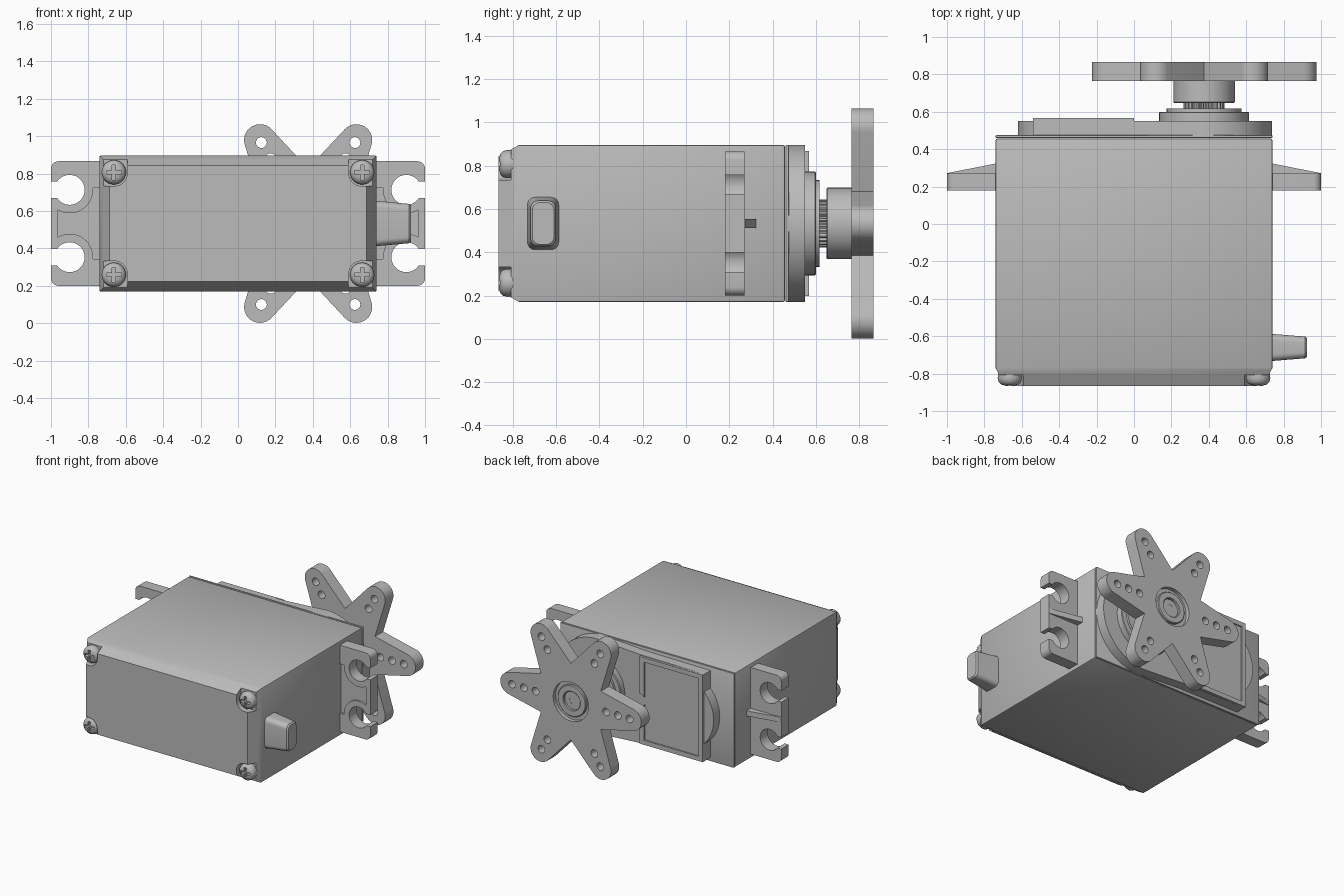
import bpy, bmesh
from math import sin, cos, pi, radians, tan
from mathutils import Vector

if "Cube" in bpy.data.objects:
    bpy.data.objects.remove(bpy.data.objects["Cube"])

grey = bpy.data.materials.new("mid_grey")
grey.use_nodes = True
grey.diffuse_color = (0.5, 0.5, 0.5, 1)
grey.node_tree.nodes["Principled BSDF"].inputs["Base Color"].default_value = (0.5, 0.5, 0.5, 1)

CZ = 0.533      # height of the case centre line
HX = 0.375      # output shaft x
FRONT, BACK = -0.865, 0.865


def finish(name, bm):
    bmesh.ops.recalc_face_normals(bm, faces=bm.faces)
    me = bpy.data.meshes.new(name)
    bm.to_mesh(me)
    bm.free()
    me.materials.append(grey)
    ob = bpy.data.objects.new(name, me)
    bpy.context.collection.objects.link(ob)
    return ob


def activate(ob):
    bpy.ops.object.select_all(action='DESELECT')
    ob.select_set(True)
    bpy.context.view_layer.objects.active = ob


def smooth(ob):
    activate(ob)
    bpy.ops.object.shade_smooth_by_angle(angle=radians(32))
    return ob


def add_prism(bm, pts, y0, y1):
    """Extrude an (x, z) outline, z measured from the centre line, along y."""
    face = bm.faces.new([bm.verts.new((x, y0, CZ + z)) for x, z in pts])
    ext = bmesh.ops.extrude_face_region(bm, geom=[face])
    verts = [g for g in ext["geom"] if isinstance(g, bmesh.types.BMVert)]
    bmesh.ops.translate(bm, verts=verts, vec=(0, y1 - y0, 0))


def prism(name, pts, y0, y1, bevel=0):
    bm = bmesh.new()
    add_prism(bm, pts, y0, y1)
    if bevel:
        bmesh.ops.bevel(bm, geom=bm.edges[:], offset=bevel, segments=2,
                        affect='EDGES', profile=0.5)
    return finish(name, bm)


def rect(x0, x1, z0, z1):
    return [(x0, z0), (x1, z0), (x1, z1), (x0, z1)]


def arc(cx, cz, r, a0=0, a1=360, n=40):
    full = a1 - a0 == 360
    steps = n if full else n + 1
    return [(cx + r * cos(radians(a0 + (a1 - a0) * i / n)),
             cz + r * sin(radians(a0 + (a1 - a0) * i / n))) for i in range(steps)]


def rounded(x0, x1, z0, z1, r):
    corners = [(x1 - r, z1 - r), (x0 + r, z1 - r), (x0 + r, z0 + r), (x1 - r, z0 + r)]
    return [p for i, c in enumerate(corners) for p in arc(*c, r, 90 * i, 90 * i + 90, 6)]


def lathe(name, profile, cx, cz, steps=48):
    """Spin an (r, y) profile about a y axis."""
    bm = bmesh.new()
    vs = [bm.verts.new((cx + r, y, CZ + cz)) for r, y in profile]
    es = [bm.edges.new(p) for p in zip(vs, vs[1:])]
    bmesh.ops.spin(bm, geom=vs + es, cent=(cx, 0, CZ + cz), axis=(0, 1, 0),
                   angle=2 * pi, steps=steps, use_duplicate=False)
    bmesh.ops.remove_doubles(bm, verts=bm.verts, dist=1e-5)
    return finish(name, bm)


def cut(ob, *cutters):
    for c in cutters:
        mod = ob.modifiers.new("cut", 'BOOLEAN')
        mod.operation, mod.solver, mod.object = 'DIFFERENCE', 'EXACT', c
        activate(ob)
        bpy.ops.object.modifier_apply(modifier=mod.name)
        bpy.data.objects.remove(c)


# Case: beveled block with a chamfered front face and a pocket at each screw
HW, HH = 0.74, 0.363
bm = bmesh.new()
add_prism(bm, rect(-HW, HW, -HH, HH), FRONT, 0.457)
for v in bm.verts:
    if v.co.y < 0:
        v.co.x *= (HW - 0.052) / HW
        v.co.z = CZ + (v.co.z - CZ) * (HH - 0.052) / HH
ring = bmesh.ops.bisect_plane(bm, geom=bm.verts[:] + bm.edges[:] + bm.faces[:],
                              plane_co=(0, -0.77, 0), plane_no=(0, 1, 0))["geom_cut"]
for v in [g for g in ring if isinstance(g, bmesh.types.BMVert)]:
    v.co = Vector((HW if v.co.x > 0 else -HW, v.co.y, CZ + (HH if v.co.z > CZ else -HH)))
bmesh.ops.bevel(bm, geom=[e for e in bm.edges if max(v.co.y for v in e.verts) > 0],
                offset=0.01, segments=2, affect='EDGES', profile=0.5)
case = finish("case", bm)
SX, SZ = 0.664, 0.274
for sx in (-1, 1):
    for sz in (-1, 1):
        x0, x1 = sorted((sx * 0.592, sx * 0.9))
        z0, z1 = sorted((sz * 0.2, sz * 0.5))
        cut(case, prism("pocket", rounded(x0, x1, z0, z1, 0.07), -1, -0.808))
smooth(case)

# Corner screws with cross recess
for sx in (-1, 1):
    for sz in (-1, 1):
        x, z = sx * SX, sz * SZ
        prof = [(0, -0.8), (0.062, -0.8), (0.065, -0.825), (0.06, -0.845),
                (0.048, -0.857), (0.03, -0.863), (0, FRONT)]
        screw = lathe("case_screw", prof, x, z, 32)
        for w, h in ((0.04, 0.01), (0.01, 0.04)):
            cut(screw, prism("cross", rect(x - w, x + w, z - h, z + h), -1, -0.835))
        smooth(screw)

# Rear lid plate and raised gearbox cover
smooth(prism("rear_plate", rect(-HW, HW, -HH, HH), 0.46, 0.475, 0.005))
cover_pts = arc(HX, 0, HH, -90, 90, 40) + [
    (0, 0.34), (-0.54, 0.335), (-0.54, 0.2)] + arc(-0.33, 0, 0.29, 140, 220, 16) + [
    (-0.54, -0.2), (-0.54, -0.335), (0, -0.34)]
smooth(prism("gearbox_cover", cover_pts, 0.47, 0.55))

# Framed rectangular panel on the cover, with a round notch beside the shaft
panel = prism("rear_panel", rect(-0.54, 0, -0.335, 0.335), 0.545, 0.568)
cut(panel, prism("recess", rect(-0.505, -0.04, -0.3, 0.3), 0.558, 0.6),
    prism("notch", arc(0, 0, 0.05), 0.553, 0.6))
smooth(panel)

# Shaft collar and splined shaft
smooth(lathe("shaft_collar", [(0, 0.54), (0.24, 0.54), (0.24, 0.595), (0.235, 0.6), (0.2, 0.6),
                              (0.2, 0.617), (0.13, 0.617), (0.13, 0.605), (0, 0.605)], HX, 0))
teeth = 25
spline = [(HX + r * cos(a), r * sin(a)) for i in range(teeth)
          for r, f in ((0.098, 0.0), (0.098, 0.3), (0.11, 0.5), (0.11, 0.8))
          for a in [2 * pi * (i + f) / teeth]]
prism("shaft_spline", spline, 0.6, 0.72)

# Six-armed horn with drilled arms and a recessed centre
TIP, TR, TAPER = 0.515, 0.085, radians(13)
star = []
valley = (TR / cos(TAPER) + TIP * tan(TAPER)) / (tan(pi / 6) + tan(TAPER)) / cos(pi / 6)
for k in range(6):
    a = 60 * k
    star += arc(HX + TIP * cos(radians(a)), TIP * sin(radians(a)), TR, a - 77, a + 77, 14)
    star.append((HX + valley * cos(radians(a + 30)), valley * sin(radians(a + 30))))
horn = prism("horn", star, 0.765, BACK)
bm = bmesh.new()
for k in range(6):
    a = radians(60 * k)
    for d in (0.5, 0.4, 0.3)[:3 if k % 3 == 0 else 2]:
        add_prism(bm, arc(HX + d * cos(a), d * sin(a), 0.029, n=20), 0.7, 1)
cut(horn, finish("drill", bm), prism("centre", arc(HX, 0, 0.15), 0.835, 1))
smooth(horn)
smooth(lathe("horn_hub", [(0, 0.71), (0.1, 0.71), (0.1, 0.648), (0.16, 0.648), (0.165, 0.653),
                          (0.165, 0.77), (0.12, 0.77), (0.12, 0.85), (0.115, 0.855),
                          (0.075, 0.855), (0.07, 0.85), (0.07, 0.83)], HX, 0))
smooth(lathe("horn_screw", [(0, 0.81), (0.03, 0.81), (0.03, 0.836), (0.08, 0.836)], HX, 0))

# Mounting ears: open keyhole slots, shallow front recess and a gusset rib
HOLE_X, HOLE_Z = 0.9, 0.18
for side in (-1, 1):
    def flip(pts):
        return [(side * x, z) for x, z in pts]
    outline = [(0.73, -0.333)] + arc(0.96, -0.293, 0.04, -90, 0, 6) + \
        arc(0.96, 0.293, 0.04, 0, 90, 6) + [(0.73, 0.333)]
    ear = prism("mounting_ear", flip(outline), 0.18, 0.27)
    recess = prism("recess", flip(rect(0.72, 0.965, -0.19, 0.19)), 0.1, 0.195)
    cut(recess, *[prism("keep", flip(arc(HOLE_X, s * HOLE_Z, 0.125)), 0, 0.3) for s in (-1, 1)])
    cut(ear, recess)
    for s in (-1, 1):
        z = s * HOLE_Z
        key = arc(HOLE_X, z, 0.08, 34, 326, 36) + [(1.1, z - 0.0447), (1.1, z + 0.0447)]
        cut(ear, prism("keyhole", flip(key), 0, 0.4))
    smooth(ear)
    bm = bmesh.new()
    base = [bm.verts.new((side * x, y, CZ - 0.02))
            for x, y in ((0.73, 0.25), (1.0, 0.25), (1.0, 0.272), (0.73, 0.325))]
    ext = bmesh.ops.extrude_face_region(bm, geom=[bm.faces.new(base)])
    bmesh.ops.translate(bm, vec=(0, 0, 0.04),
                        verts=[g for g in ext["geom"] if isinstance(g, bmesh.types.BMVert)])
    finish("ear_rib", bm)

# Tapered cable grommet on the left side
bm = bmesh.new()
loops = []
for x, hy, hz in ((0.73, 0.073, 0.122), (0.915, 0.058, 0.105), (0.925, 0.05, 0.097)):
    loops.append([bm.verts.new((x, -0.66 + y, CZ + z))
                  for y, z in rounded(-hy, hy, -hz, hz, 0.035)])
for a, b in zip(loops, loops[1:]):
    for i in range(len(a)):
        j = (i + 1) % len(a)
        bm.faces.new((a[i], a[j], b[j], b[i]))
bm.faces.new(loops[-1])
bm.faces.new(loops[0])
smooth(finish("cable_grommet", bm))
